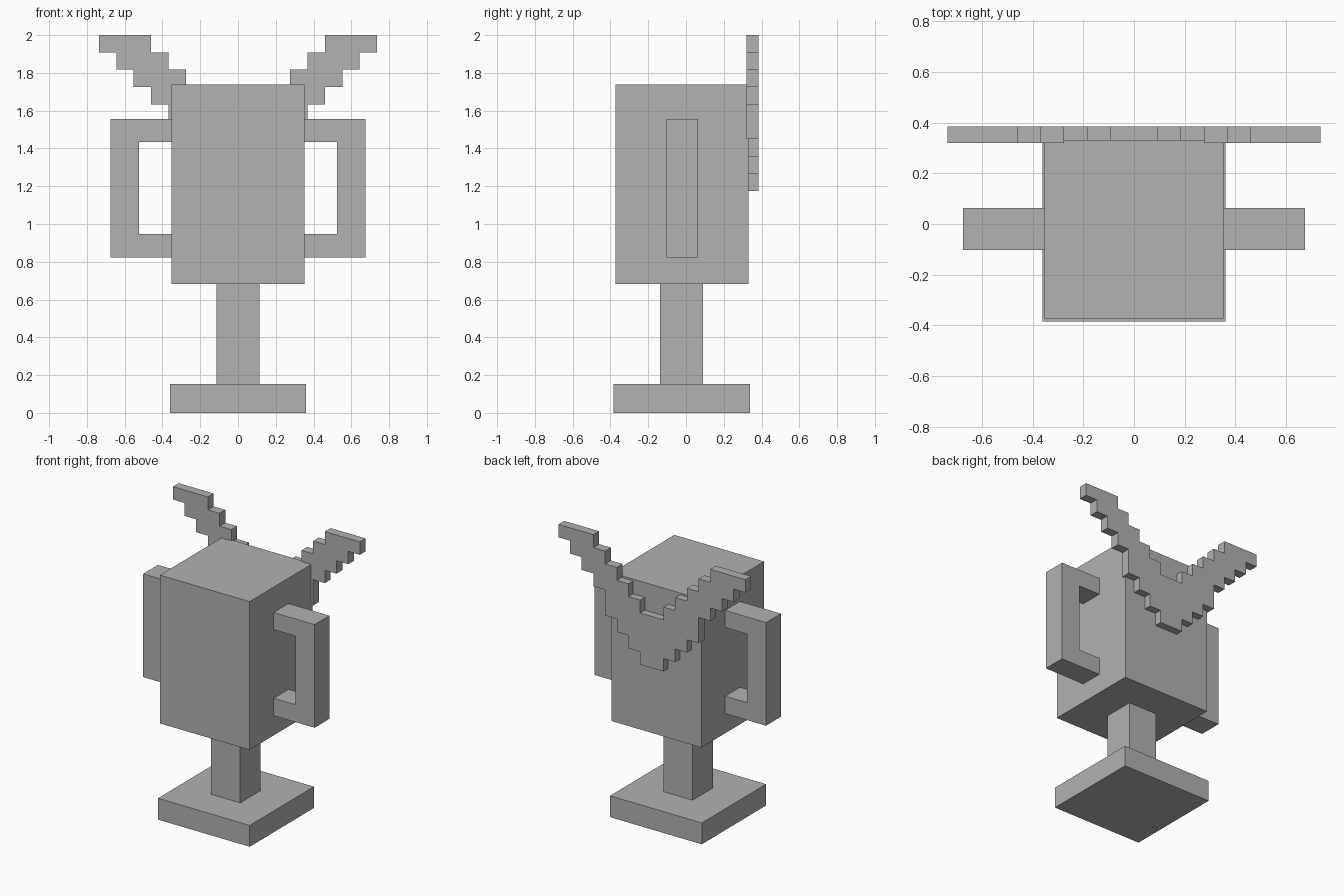
import bpy
import bmesh
from mathutils import Vector

cube = bpy.data.objects.get("Cube")
if cube:
    bpy.data.objects.remove(cube, do_unlink=True)

grey = bpy.data.materials.new("plain grey")
grey.use_nodes = True
colour = (0.445, 0.445, 0.445, 1.0)
grey.diffuse_color = colour
grey.node_tree.nodes["Principled BSDF"].inputs["Base Color"].default_value = colour


def extrude_profile(name, points, y_front, y_back):
    """Solid from an x-z outline, extruded from front to back."""
    bm = bmesh.new()
    face = bm.faces.new([bm.verts.new((x, y_front, z)) for x, z in points])
    result = bmesh.ops.extrude_face_region(bm, geom=[face])
    moved = [v for v in result["geom"] if isinstance(v, bmesh.types.BMVert)]
    bmesh.ops.translate(bm, verts=moved, vec=Vector((0, y_back - y_front, 0)))
    bmesh.ops.recalc_face_normals(bm, faces=bm.faces)
    mesh = bpy.data.meshes.new(name)
    bm.to_mesh(mesh)
    bm.free()
    mesh.materials.append(grey)
    obj = bpy.data.objects.new(name, mesh)
    bpy.context.collection.objects.link(obj)
    return obj


def box(name, half_width, y_front, y_back, bottom, top):
    w = half_width
    outline = [(-w, bottom), (w, bottom), (w, top), (-w, top)]
    return extrude_profile(name, outline, y_front, y_back)


# Foot, stem and block-shaped cup
box("base", 0.361, -0.384, 0.338, 0, 0.152)
box("stem", 0.114, -0.138, 0.089, 0.152, 0.683)
box("cup_body", 0.353, -0.374, 0.331, 0.683, 1.738)

# Bracket handles, one on each side
inner, grip, outer = 0.353, 0.524, 0.675
low, high, gap_low, gap_high = 0.823, 1.557, 0.947, 1.435
bracket = [(inner, low), (outer, low), (outer, high), (inner, high),
           (inner, gap_high), (grip, gap_high), (grip, gap_low), (inner, gap_low)]
for side, sign in (("left", 1), ("right", -1)):
    extrude_profile(side + "_handle", [(sign * x, z) for x, z in bracket], -0.103, 0.064)

# Stepped antlers: one V-shaped plate across the back
step_x, step_z, antler_bottom = 0.092, 0.0917, 1.175
lower, upper = [], []
for i in range(8):
    under = i if i < 4 else i + 1
    over = min(i + 4, 9)
    start = i if i else -1
    lower += [(start, under), (i + 1, under)]
    upper += [(start, over), (i + 1, over)]
half = lower[1:] + upper[:0:-1]
# Drop the repeated point along the flat tips
half = [p for i, p in enumerate(half) if not (p[1] == 9 and 5 < p[0] < 8)]
steps = half + [(-x, z) for x, z in reversed(half)]
outline = [(x * step_x, antler_bottom + z * step_z) for x, z in steps]
extrude_profile("antlers", outline, 0.319, 0.384)
